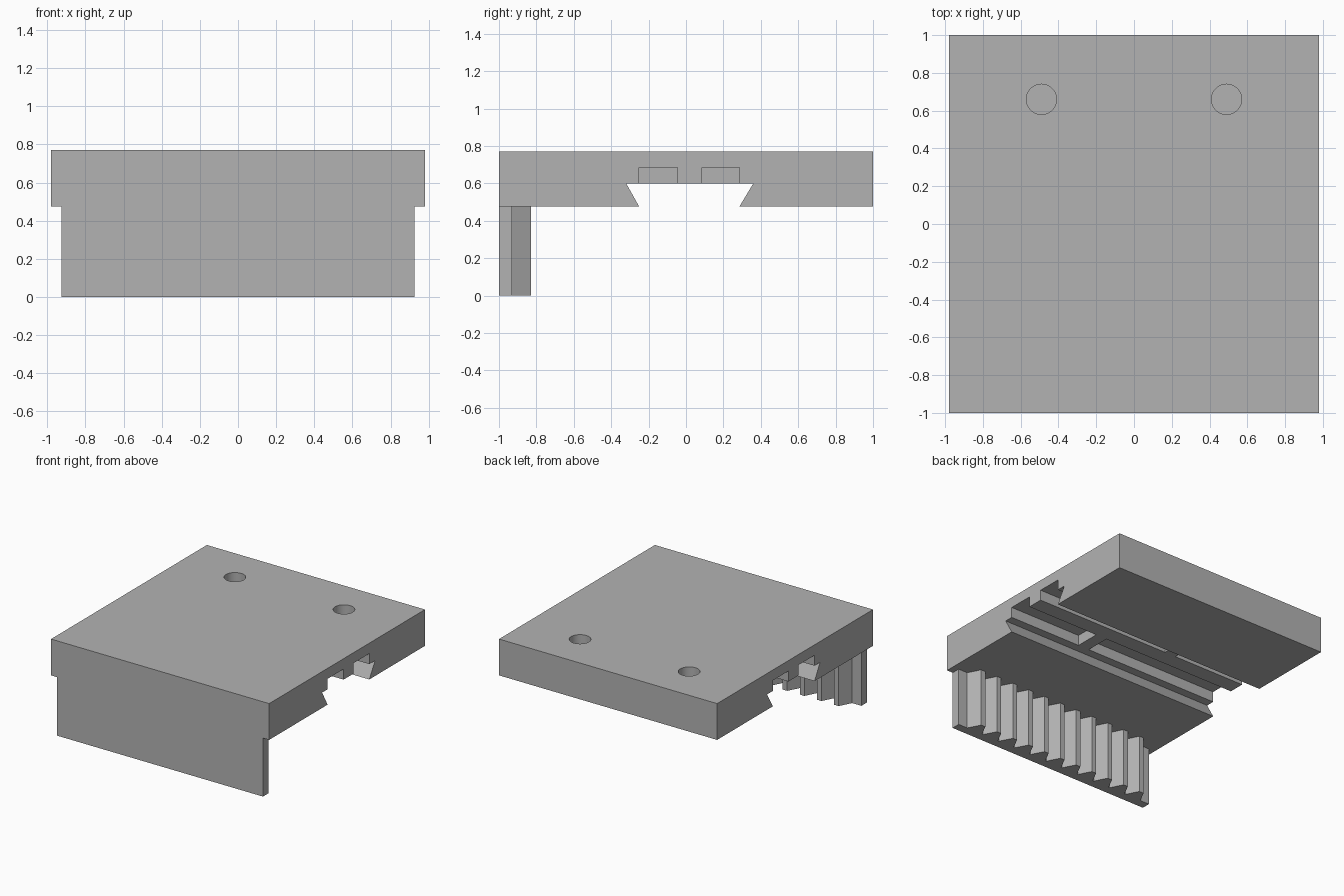
import bpy
import bmesh
from mathutils import Vector

cube = bpy.data.objects.get("Cube")
if cube:
    bpy.data.objects.remove(cube, do_unlink=True)

grey = bpy.data.materials.new("plain_grey")
grey.use_nodes = True
colour = (0.45, 0.45, 0.45, 1)
grey.diffuse_color = colour
grey.node_tree.nodes["Principled BSDF"].inputs["Base Color"].default_value = colour


def prism(name, points, direction):
    """Extrude a closed outline along a direction."""
    bm = bmesh.new()
    face = bm.faces.new([bm.verts.new(p) for p in points])
    moved = bmesh.ops.extrude_face_region(bm, geom=[face])["geom"]
    verts = [v for v in moved if isinstance(v, bmesh.types.BMVert)]
    bmesh.ops.translate(bm, verts=verts, vec=Vector(direction))
    bmesh.ops.recalc_face_normals(bm, faces=bm.faces)
    mesh = bpy.data.meshes.new(name)
    bm.to_mesh(mesh)
    bm.free()
    mesh.materials.append(grey)
    obj = bpy.data.objects.new(name, mesh)
    bpy.context.collection.objects.link(obj)
    return obj


def box(name, x0, x1, y0, y1, z0, z1):
    outline = [(x0, y0, z0), (x1, y0, z0), (x1, y1, z0), (x0, y1, z0)]
    return prism(name, outline, (0, 0, z1 - z0))


def cut(target, cutter):
    bpy.context.view_layer.objects.active = target
    mod = target.modifiers.new("cut", "BOOLEAN")
    mod.operation = "DIFFERENCE"
    mod.solver = "EXACT"
    mod.object = cutter
    bpy.ops.object.modifier_apply(modifier=mod.name)
    bpy.data.objects.remove(cutter, do_unlink=True)


W, BOTTOM, TOP = 0.98, 0.475, 0.77

# Carriage plate with the dovetail groove in its section
section = [(-1, BOTTOM), (-0.25, BOTTOM), (-0.32, 0.6), (0.36, 0.6),
           (0.285, BOTTOM), (1, BOTTOM), (1, TOP), (-1, TOP)]
plate = prism("carriage_plate", [(-W, y, z) for y, z in section], (2 * W, 0, 0))

# Two channels in the groove ceiling, each interrupted by a short bridge
for y0, y1, bridge in ((-0.25, -0.045, 0.28), (0.085, 0.285, -0.28)):
    for x0, x1 in ((-1.1, bridge - 0.05), (bridge + 0.05, 1.1)):
        cut(plate, box("channel_cutter", x0, x1, y0, y1, 0.55, 0.685))

# Blind round holes in the top
for side in (-1, 1):
    bpy.ops.mesh.primitive_cylinder_add(vertices=48, radius=0.08, depth=0.4,
                                        location=(side * 0.49, 0.66, TOP))
    cut(plate, bpy.context.object)

# Toothed rack hanging below the front edge
END, ROOT, TIP, TEETH, PITCH = 0.925, -0.93, -0.83, 11, 0.154
rack = [(-END, -1), (-END, ROOT)]
for i in range(TEETH):
    centre = (i - (TEETH - 1) / 2) * PITCH
    rack += [(centre - 0.072, ROOT), (centre - 0.02, TIP),
             (centre + 0.02, TIP), (centre + 0.072, ROOT)]
rack += [(END, ROOT), (END, -1)]
front_rack = prism("front_rack", [(x, y, 0) for x, y in rack], (0, 0, BOTTOM))

# Smooth hole walls, sharp edges elsewhere
for obj in (plate, front_rack):
    bpy.ops.object.select_all(action="DESELECT")
    obj.select_set(True)
    bpy.context.view_layer.objects.active = obj
    bpy.ops.object.shade_smooth_by_angle()
